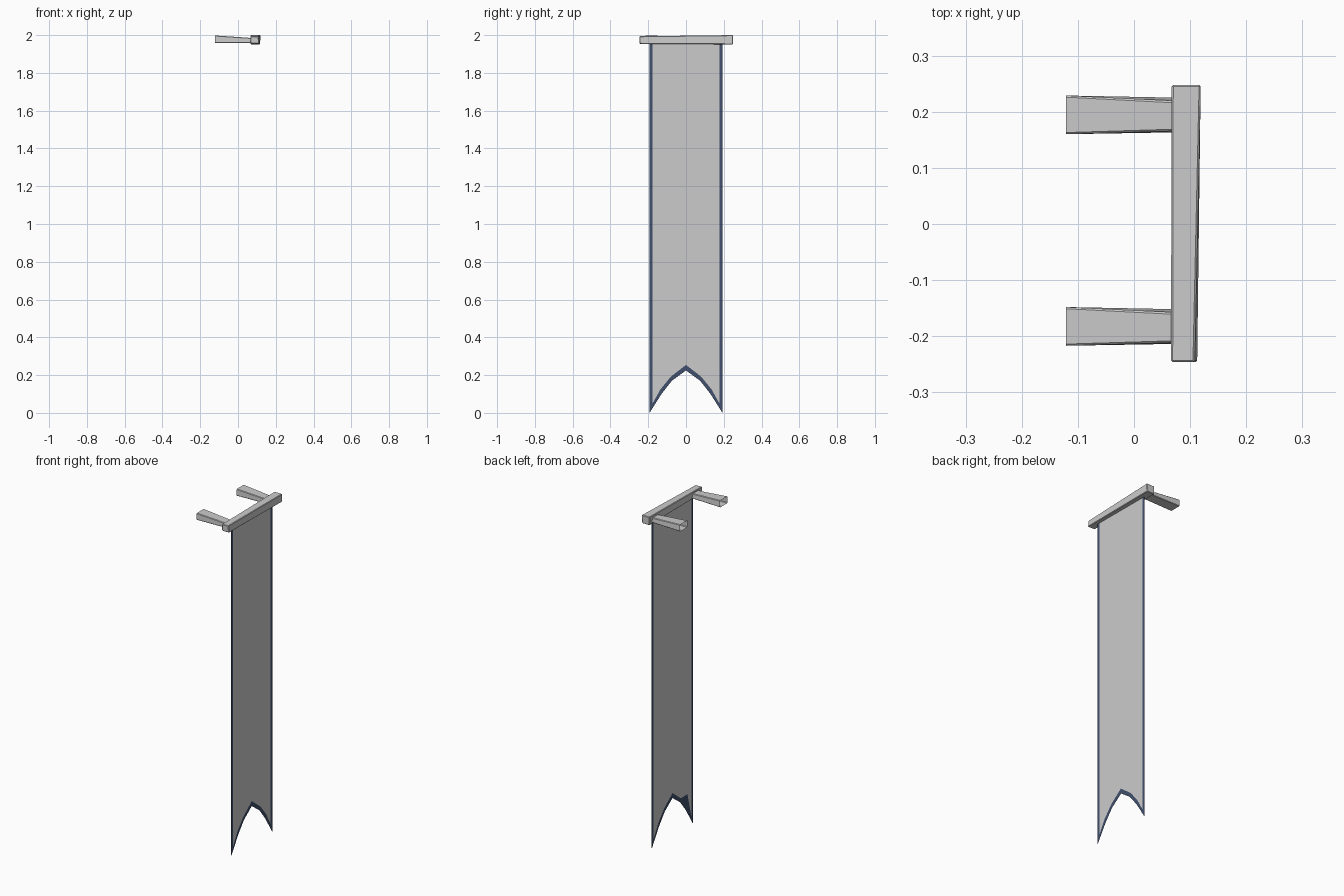
import bpy, bmesh

if "Cube" in bpy.data.objects:
    bpy.data.objects.remove(bpy.data.objects["Cube"])

TOP = 1.965      # cloth top, tucked inside the crossbar
navy = bpy.data.materials.new("navy_trim")
navy.diffuse_color = (0.05, 0.08, 0.15, 1)
navy.use_nodes = True
navy.node_tree.nodes["Principled BSDF"].inputs["Base Color"].default_value = navy.diffuse_color


def finish(bm, name, mat=None):
    me = bpy.data.meshes.new(name)
    bm.to_mesh(me)
    bm.free()
    ob = bpy.data.objects.new(name, me)
    bpy.context.collection.objects.link(ob)
    if mat:
        me.materials.append(mat)
    return ob


def tapered_beam(name, start, end, bevel, open_start=False):
    """Four-sided beam between two end sections, edges chamfered."""
    bm = bmesh.new()
    a = [bm.verts.new(p) for p in start]
    b = [bm.verts.new(p) for p in end]
    cap = bm.faces.new(a)
    bm.faces.new(b[::-1])
    sides = [bm.faces.new((a[i], b[i], b[(i + 1) % 4], a[(i + 1) % 4])) for i in range(4)]
    bmesh.ops.recalc_face_normals(bm, faces=bm.faces[:])
    if open_start:
        bm.faces.remove(cap)
        edges = [e for e in bm.edges if (e.verts[0] in a) != (e.verts[1] in a)]
    else:
        edges = bm.edges[:]
    bmesh.ops.bevel(bm, geom=edges, offset=bevel, segments=1, affect='EDGES')
    return finish(bm, name)


# Crossbar, slightly thinner toward the front end
def bar_section(y, x0, xb, xt, z0, z1):
    return [(x0, y, z0), (xb, y, z0), (xt, y, z1), (x0, y, z1)]


tapered_beam("crossbar",
             bar_section(-0.246, 0.066, 0.113, 0.108, 1.954, 1.994),
             bar_section(0.248, 0.067, 0.117, 0.119, 1.951, 2.0), 0.003)

# Two wall brackets, narrowing toward the crossbar, open at the wall end
for name, y in (("front_bracket", -0.182), ("back_bracket", 0.195)):
    wall = [(-0.121, y - 0.035, 1.957), (-0.121, y + 0.034, 1.957),
            (-0.121, y + 0.034, 1.998), (-0.121, y - 0.035, 1.998)]
    inner = [(0.072, y - 0.032, 1.959), (0.072, y + 0.031, 1.959),
             (0.072, y + 0.024, 1.985), (0.072, y - 0.029, 1.985)]
    tapered_beam(name, wall, inner, 0.003, True)

# Swallowtail outline: inner edge of trim and outer hem, (y, z)
half_in = [(-0.177, 0.05), (-0.135, 0.125), (-0.08, 0.192), (0, 0.254)]
half_out = [(-0.193, 0.0), (-0.13, 0.10), (-0.075, 0.17), (0, 0.225)]


def mirrored(half):
    return half + [(-y, z) for y, z in half[-2::-1]]


def strip(bm, x, low, high, flip):
    lo = [bm.verts.new((x, *p)) for p in low]
    hi = [bm.verts.new((x, *p)) for p in high]
    for i in range(len(lo) - 1):
        f = [lo[i], lo[i + 1], hi[i + 1], hi[i]]
        bm.faces.new(f[::-1] if flip else f)


# Two cloth layers, each with a navy border
cloth, trim = bmesh.new(), bmesh.new()
for x, flip in ((0.091, False), (0.089, True)):
    inner, outer = mirrored(half_in), mirrored(half_out)
    if flip:
        inner[1] = (-0.14, 0.195)      # wider hem patch on the back layer
    strip(cloth, x, inner, [(y, TOP) for y, z in inner], flip)
    strip(trim, x, outer, inner, flip)
    strip(trim, x, [outer[0], inner[0]], [(outer[0][0], TOP), (inner[0][0], TOP)], flip)
    strip(trim, x, [inner[-1], outer[-1]], [(inner[-1][0], TOP), (outer[-1][0], TOP)], flip)
finish(cloth, "banner_cloth")
finish(trim, "banner_trim", navy)
